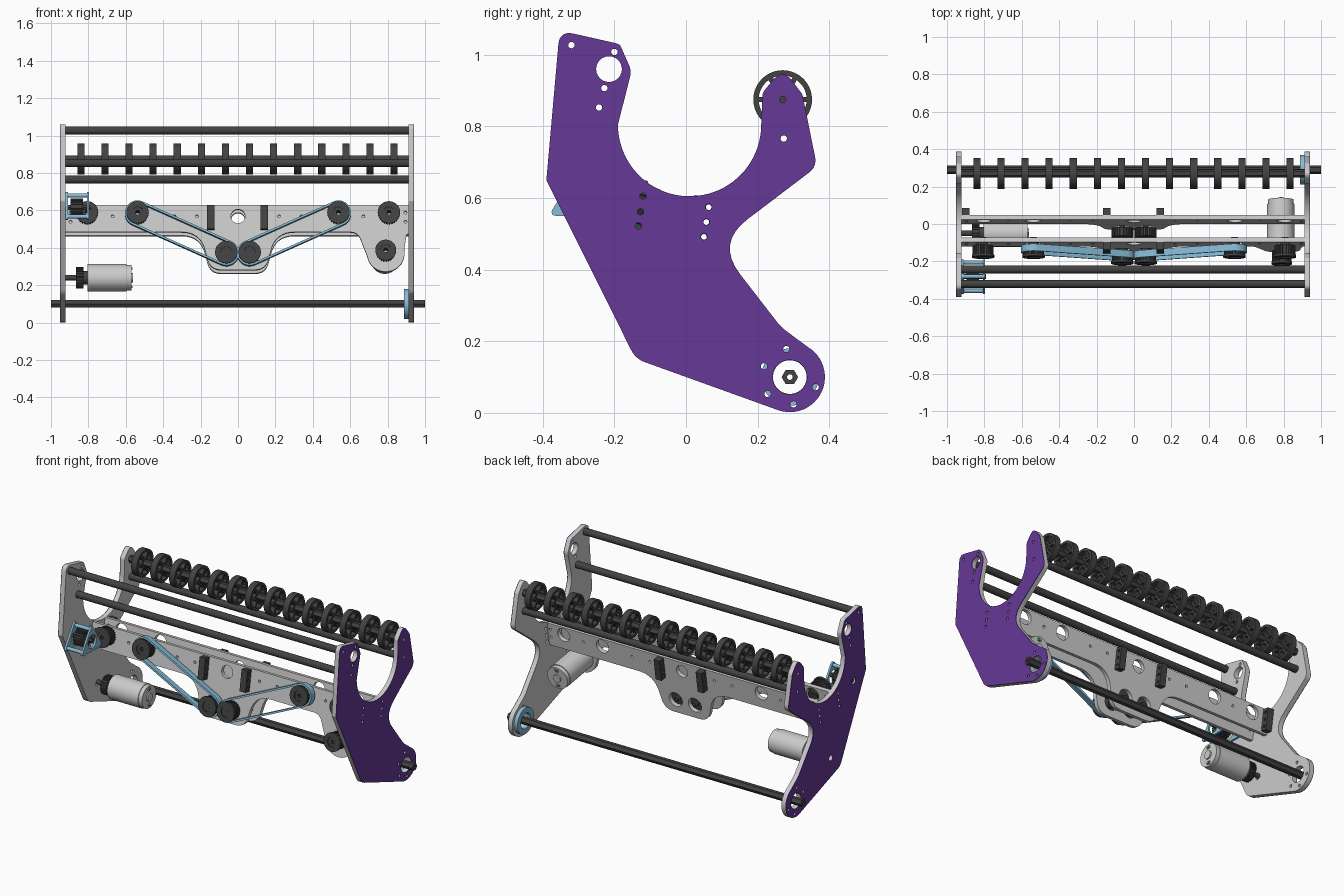
import bpy, bmesh
from math import sin, cos, tan, pi, radians
from mathutils import Matrix, Vector

if "Cube" in bpy.data.objects:
    bpy.data.objects.remove(bpy.data.objects["Cube"])


def material(name, rgb):
    m = bpy.data.materials.new(name)
    m.diffuse_color = (*rgb, 1)
    m.use_nodes = True
    m.node_tree.nodes["Principled BSDF"].inputs["Base Color"].default_value = m.diffuse_color
    return m


DARK = material("dark", (0.055, 0.055, 0.055))
BLUE = material("light_blue", (0.24, 0.50, 0.68))
PURPLE = material("purple", (0.13, 0.04, 0.31))
GREEN = material("green", (0.08, 0.6, 0.05))

# Frames: ALONG_X maps a (y, z) profile onto the x axis; TILT is the leaning cross-plate frame
ALONG_X = Matrix(((0, 0, 1, 0), (1, 0, 0, 0), (0, 1, 0, 0), (0, 0, 0, 1)))
TILT = Matrix.Translation((0, -0.127, 0.562)) @ Matrix.Rotation(radians(81), 4, 'X')


def arc(cx, cy, r, a0, a1, n=24):
    return [(cx + r * cos(radians(a0 + (a1 - a0) * i / n)),
             cy + r * sin(radians(a0 + (a1 - a0) * i / n))) for i in range(n + 1)]


def circle(cx, cy, r, n=24):
    return arc(cx, cy, r, 0, 360 * (n - 1) / n, n - 1)


def gear(cx, cy, r, teeth=24, depth=0.006):
    return [(cx + q * cos(2 * pi * (i + o) / teeth), cy + q * sin(2 * pi * (i + o) / teeth))
            for i in range(teeth)
            for o, q in ((0, r), (0.45, r), (0.55, r - depth), (0.9, r - depth))]


def rounded(points):
    """Fillet every corner given as (x, y, radius); plain (x, y) stays sharp."""
    out = []
    for i, p in enumerate(points):
        P = Vector(p[:2])
        if len(p) < 3:
            out.append(tuple(P))
            continue
        a = Vector(points[i - 1][:2]) - P
        b = Vector(points[(i + 1) % len(points)][:2]) - P
        t = min(p[2] / tan(a.angle(b) / 2), a.length * 0.49, b.length * 0.49)
        A, B = P + a.normalized() * t, P + b.normalized() * t
        for k in range(9):
            s = k / 8
            out.append(tuple(A * (1 - s) ** 2 + P * 2 * s * (1 - s) + B * s * s))
    return out


def prism(name, loops, lo, hi, frame=ALONG_X, mat=None):
    """Extrude an outline with holes from lo to hi along the frame's z."""
    c = bpy.data.curves.new(name, 'CURVE')
    c.dimensions, c.fill_mode, c.extrude = '2D', 'BOTH', (hi - lo) / 2
    for loop in loops:
        s = c.splines.new('POLY')
        s.points.add(len(loop) - 1)
        for pt, (x, y) in zip(s.points, loop):
            pt.co = (x, y, 0, 1)
        s.use_cyclic_u = True
    tmp = bpy.data.objects.new(name + "_tmp", c)
    bpy.context.collection.objects.link(tmp)
    bpy.context.view_layer.update()
    me = bpy.data.meshes.new_from_object(tmp)
    bpy.data.objects.remove(tmp)
    bm = bmesh.new()
    bm.from_mesh(me)
    bmesh.ops.remove_doubles(bm, verts=bm.verts, dist=1e-5)
    bmesh.ops.recalc_face_normals(bm, faces=bm.faces)
    for f in bm.faces:
        f.smooth = True
    bm.transform(frame @ Matrix.Translation((0, 0, (lo + hi) / 2)))
    bm.to_mesh(me)
    bm.free()
    me.set_sharp_from_angle(angle=radians(32))
    me.materials.clear()
    if mat:
        me.materials.append(mat)
    ob = bpy.data.objects.new(name, me)
    bpy.context.collection.objects.link(ob)
    return ob


def rect(x0, x1, y0, y1):
    return [(x0, y0), (x1, y0), (x1, y1), (x0, y1)]


# Side plates with purple outer skin
side = rounded(arc(0.29, 0.10, 0.098, 251, 420) + [
    (0.265, 0.24, 0.12), (0.084, 0.474, 0.11), (0.366, 0.688, 0.045), (0.325, 0.89, 0.03),
    (0.27, 0.962, 0.04), (0.214, 0.895, 0.03)] + arc(0.01, 0.805, 0.2, -5, -180, 40) + [
    (-0.152, 0.955, 0.05), (-0.185, 1.03, 0.02), (-0.353, 1.068, 0.035),
    (-0.39, 0.65, 0.01), (-0.141, 0.151, 0.07)])
holes = [circle(-0.215, 0.96, 0.036), circle(0.29, 0.10, 0.048)]
for y, z in ((-0.32, 1.027), (-0.2, 1.008), (-0.228, 0.907), (-0.243, 0.853), (0.27, 0.875),
             (0.273, 0.766), (0.28, 0.178), (0.218, 0.13), (0.228, 0.053), (0.30, 0.024),
             (0.362, 0.072), (-0.12, 0.605), (-0.127, 0.562), (-0.133, 0.522),
             (0.063, 0.575), (0.057, 0.533), (0.05, 0.492)):
    holes.append(circle(y, z, 0.009, 12))
left_holes = holes + [circle(-0.27, 0.625, 0.02), circle(-0.05, 0.235, 0.018)]
prism("right_side_plate", [side] + holes, 0.911, 0.937)
prism("right_side_skin", [side] + holes, 0.937, 0.941, mat=PURPLE)
prism("left_side_plate", [side] + left_holes, -0.948, -0.921)
prism("left_side_skin", [side] + left_holes, -0.952, -0.948, mat=PURPLE)

# Cross rods and hex shafts
for name, y, z in (("top_rod", -0.32, 1.027), ("front_rod", -0.243, 0.853), ("rear_rod", 0.273, 0.766)):
    prism(name, [circle(y, z, 0.021), circle(y, z, 0.009, 12)], -0.921, 0.911, mat=DARK)
prism("bottom_hex_shaft", [circle(0.29, 0.10, 0.023, 6), circle(0.29, 0.10, 0.008, 12)], -1, 1, mat=DARK)
prism("wheel_hex_shaft", [circle(0.27, 0.875, 0.022, 6), circle(0.27, 0.875, 0.009, 12)],
      -0.921, 0.911, mat=DARK)
prism("bottom_bearing_ring", [circle(0.29, 0.10, 0.08, 40), circle(0.29, 0.10, 0.047, 40)],
      0.888, 0.911, mat=BLUE)

# Row of spoked wheels
wheel = [circle(0.27, 0.875, 0.082, 40)]
for k in range(6):
    wheel.append(arc(0.27, 0.875, 0.067, k * 60 + 6, k * 60 + 54, 8)
                 + arc(0.27, 0.875, 0.032, k * 60 + 48, k * 60 + 12, 4))
for i in range(14):
    x = -0.84 + i * 0.1288
    prism(f"wheel_{i + 1}", wheel, x - 0.019, x + 0.019, mat=DARK)

# Leaning cross plates (local z points to the front)
lobe = [(-0.2, -0.075, 0.14), (-0.15, -0.28, 0.08), (0.15, -0.28, 0.08), (0.2, -0.075, 0.14)]
motor_lobe = [(0.64, -0.075, 0.06)] + arc(0.79, -0.19, 0.1, 190, 370) + [(0.9, -0.09, 0.02)]
ends = [(0.911, 0.07), (-0.921, 0.07), (-0.921, -0.075)]
plate_holes = [circle(0, 0.01, 0.038)]
for s in (-1, 1):
    plate_holes += [circle(s * 0.54, 0.02, 0.042), circle(s * 0.805, 0.02, 0.042),
                    circle(s * 0.065, -0.195, 0.045)]
    plate_holes += [circle(s * x, v, 0.008, 12) for x, v in
                    ((0.34, 0.01), (0.67, 0.01), (0.22, 0.01), (0.895, 0.03), (0.895, -0.02))]
prism("front_cross_plate", [rounded(lobe + motor_lobe + [(0.911, -0.085)] + ends)] + plate_holes,
      -0.045, -0.02, TILT)
prism("back_cross_plate", [rounded(lobe + [(0.911, -0.075)] + ends)] + plate_holes,
      -0.166, -0.141, TILT)

# Mounting blocks with three through holes, profile seen from the side
BLOCK = TILT @ Matrix(((0, 0, 1, 0), (0, 1, 0, 0), (-1, 0, 0, 0), (0, 0, 0, 1)))
for name, x, w in (("front_block_left", -0.146, 0), ("front_block_right", 0.14, 0),
                   ("back_block_left", -0.146, 0.186), ("back_block_right", 0.14, 0.186),
                   ("back_block_end", -0.9, 0.186)):
    prism(name, [rect(w - 0.02, w + 0.02, -0.065, 0.065)]
          + [circle(w, v, 0.008, 12) for v in (-0.042, 0, 0.042)], x - 0.02, x + 0.02, BLOCK, DARK)


# Front pulleys with flange, hub and shaft
def pulley(name, x, v, front=0.055, back=-0.008, r=0.056):
    prism(name, [gear(x, v, r), circle(x, v, 0.03)], back, front, TILT, DARK)
    prism(name + "_flange", [circle(x, v, r + 0.004, 32), circle(x, v, 0.03)],
          front - 0.012, front, TILT, DARK)
    prism(name + "_hub", [circle(x, v, 0.03), circle(x, v, 0.012, 6)], -0.05, front - 0.006, TILT, DARK)


for s, tag in ((-1, "left"), (1, "right")):
    pulley(f"upper_pulley_{tag}", s * 0.537, 0.02)
    pulley(f"lower_pulley_{tag}", s * 0.0625, -0.195)
    pulley(f"outer_pulley_{tag}", s * 0.807, 0.02)
    prism(f"inner_gear_{tag}", [gear(s * 0.0625, -0.195, 0.059), circle(s * 0.0625, -0.195, 0.012, 6)],
          -0.135, -0.088, TILT, DARK)
    prism(f"center_shaft_{tag}", [circle(s * 0.0625, -0.195, 0.014, 6)], -0.17, 0.05, TILT, DARK)

    # Belt: loop around the upper and lower pulleys
    d = Vector((-s * 0.4745, -0.215))
    a = 180 / pi * d.to_2d().angle_signed(Vector((1, 0)))
    band = [arc(s * 0.537, 0.02, r, a + 90, a + 270) + arc(s * 0.0625, -0.195, r, a - 90, a + 90)
            for r in (0.068, 0.057)]
    prism(f"belt_{tag}", band, -0.008, 0.03, TILT, BLUE)


# Motors
def motor(name, cx, cy, face, tail, frame):
    d = 1 if tail > face else -1

    def part(suffix, loops, a, b, mat=None):
        prism(name + suffix, loops, min(a, b), max(a, b), frame, mat)
    part("_body", [circle(cx, cy, 0.073, 40)], face, tail - d * 0.025)
    part("_end_cap", [circle(cx, cy, 0.069, 40), rect(cx - 0.012, cx + 0.012, cy + 0.04, cy + 0.058),
                      rect(cx - 0.012, cx + 0.012, cy - 0.058, cy - 0.04)], tail - d * 0.025, tail)
    part("_boss", [circle(cx, cy, 0.025)], tail, tail + d * 0.008)
    for k, o in enumerate((0.049, -0.049)):
        part(f"_terminal_{k + 1}", [rect(cx - 0.008, cx + 0.008, cy + o - 0.006, cy + o + 0.006)],
             tail - d * 0.025, tail + d * 0.006, GREEN)


motor("right_motor", 0.785, -0.19, -0.045, -0.29, TILT)
pulley("right_motor_pulley", 0.79, -0.185, 0.06, -0.012, 0.052)
motor("left_motor", -0.05, 0.24, -0.805, -0.57, ALONG_X)
prism("left_motor_pinion", [gear(-0.05, 0.24, 0.058)], -0.865, -0.825, mat=DARK)
prism("left_motor_collar", [circle(-0.05, 0.24, 0.035)], -0.83, -0.805, mat=DARK)
prism("left_motor_shaft", [circle(-0.05, 0.24, 0.014)], -0.925, -0.86, mat=DARK)

# Blue bracket cage around the left pulley
posts = ((-0.28, 0.68), (-0.357, 0.567), (-0.205, 0.567))
frame_out = rounded([(-0.28, 0.712, 0.02), (-0.385, 0.55, 0.015), (-0.18, 0.55, 0.015)])
for name, x in (("cage_outer_plate", -0.808), ("cage_base_plate", -0.921)):
    prism(name, [frame_out, circle(-0.28, 0.608, 0.04)], x, x + 0.012, mat=BLUE)
for i, (y, z) in enumerate(posts):
    prism(f"cage_post_{i + 1}", [circle(y, z, 0.011, 16)], -0.915, -0.80, mat=BLUE)
prism("cage_pulley", [gear(-0.28, 0.615, 0.05)], -0.895, -0.83, mat=DARK)
prism("cage_shaft", [circle(-0.28, 0.615, 0.014, 6)], -0.94, -0.79, mat=DARK)
